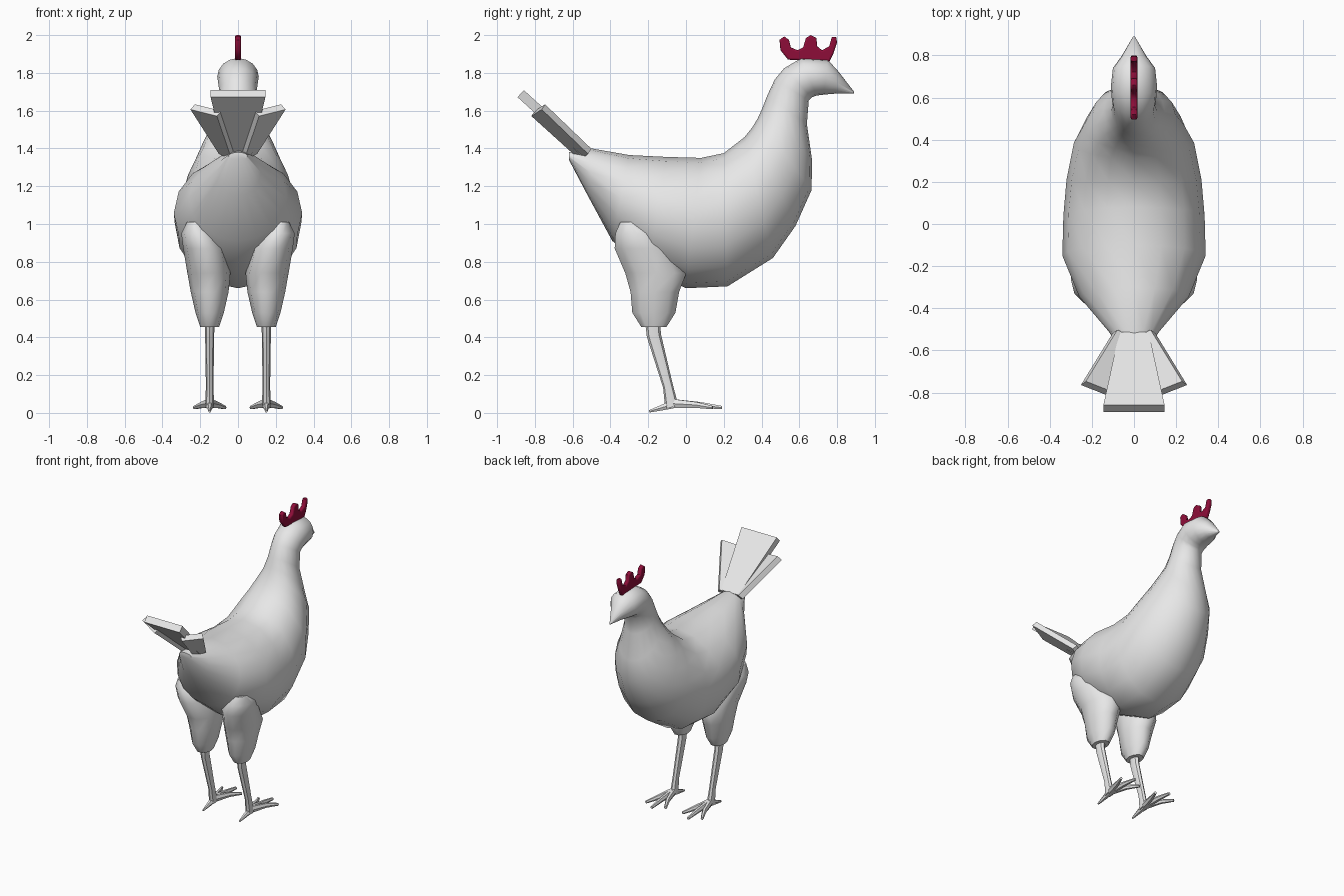
import bpy, bmesh, math
from mathutils import Vector

if "Cube" in bpy.data.objects:
    bpy.data.objects.remove(bpy.data.objects["Cube"])


def make_material(name, rgb):
    m = bpy.data.materials.new(name)
    m.diffuse_color = (*rgb, 1)
    m.use_nodes = True
    m.node_tree.nodes["Principled BSDF"].inputs["Base Color"].default_value = m.diffuse_color
    return m


PLUMAGE = make_material("pale grey", (0.8, 0.8, 0.8))
CRIMSON = make_material("crimson", (0.27, 0.004, 0.04))


def finish(obj, mat, angle=40):
    obj.data.materials.append(mat)
    bpy.ops.object.select_all(action='DESELECT')
    obj.select_set(True)
    bpy.context.view_layer.objects.active = obj
    bpy.ops.object.shade_smooth_by_angle(angle=math.radians(angle))


def loft(name, rings, mat, angle=40):
    """Skin a list of equally long point rings and cap both ends."""
    bm = bmesh.new()
    loops = [[bm.verts.new(p) for p in ring] for ring in rings]
    n = len(loops[0])
    for a, b in zip(loops, loops[1:]):
        for i in range(n):
            j = (i + 1) % n
            bm.faces.new((a[i], a[j], b[j], b[i]))
    bm.faces.new(loops[0][::-1])
    bm.faces.new(loops[-1])
    bmesh.ops.recalc_face_normals(bm, faces=bm.faces)
    me = bpy.data.meshes.new(name)
    bm.to_mesh(me)
    bm.free()
    obj = bpy.data.objects.new(name, me)
    bpy.context.collection.objects.link(obj)
    finish(obj, mat, angle)


def ellipse(centre, u, v, n):
    steps = [2 * math.pi * i / n for i in range(n)]
    return [centre + u * math.cos(t) + v * math.sin(t) for t in steps]


def tube(name, stations, n=8):
    """Tapered limb: stations are (point, half width, half height)."""
    path = [Vector(s[0]) for s in stations]
    along = (path[-1] - path[0]).normalized()
    side = along.cross(Vector((0, 0, 1)))
    if abs(along.z) > 0.7:
        side = Vector((1, 0, 0))
    side.normalize()
    up = side.cross(along)
    loft(name, [ellipse(p, side * s[1], up * s[2], n)
                for p, s in zip(path, stations)], PLUMAGE)


# Body, neck, head and beak: (back y, z), (belly y, z), half width
SECTIONS = [
    (-0.62, 1.38, -0.62, 1.34, 0.05),
    (-0.50, 1.40, -0.52, 1.15, 0.12),
    (-0.30, 1.365, -0.39, 0.91, 0.26),
    (-0.10, 1.355, -0.20, 0.76, 0.34),
    (0.08, 1.35, 0.00, 0.66, 0.335),
    (0.20, 1.375, 0.22, 0.67, 0.32),
    (0.31, 1.46, 0.46, 0.82, 0.285),
    (0.35, 1.51, 0.58, 0.99, 0.24),
    (0.38, 1.56, 0.665, 1.18, 0.195),
    (0.405, 1.615, 0.667, 1.34, 0.145),
    (0.43, 1.68, 0.64, 1.53, 0.11),
    (0.47, 1.765, 0.65, 1.655, 0.10),
    (0.52, 1.825, 0.665, 1.67, 0.105),
    (0.61, 1.878, 0.69, 1.68, 0.11),
    (0.75, 1.87, 0.73, 1.685, 0.10),
    (0.805, 1.81, 0.79, 1.69, 0.058),
    (0.89, 1.70, 0.89, 1.692, 0.004),
]
rings = []
for ty, tz, by, bz, w in SECTIONS:
    top, low = Vector((0, ty, tz)), Vector((0, by, bz))
    rings.append(ellipse((top + low) / 2, Vector((w, 0, 0)), (top - low) / 2, 16))
loft("body", rings, PLUMAGE, 50)

# Thighs: z, y range, x range
THIGH = [
    (0.455, -0.24, -0.10, 0.10, 0.20),
    (0.53, -0.29, -0.05, 0.075, 0.225),
    (0.64, -0.30, -0.03, 0.05, 0.25),
    (0.74, -0.33, 0.01, 0.04, 0.268),
    (0.87, -0.385, -0.08, 0.07, 0.29),
    (0.95, -0.38, -0.14, 0.12, 0.30),
    (1.01, -0.35, -0.25, 0.19, 0.27),
]
for s, side in ((-1, "left"), (1, "right")):
    loft(side + "_thigh", [
        ellipse(Vector((s * (x0 + x1) / 2, (y0 + y1) / 2, z)),
                Vector(((x1 - x0) / 2, 0, 0)), Vector((0, (y1 - y0) / 2, 0)), 10)
        for z, y0, y1, x0, x1 in THIGH], PLUMAGE, 50)

    # Shank and foot
    x = s * 0.15
    tube(side + "_shank", [((x, -0.175, 0.47), 0.025, 0.04),
                           ((x, -0.17, 0.41), 0.024, 0.038),
                           ((x, -0.095, 0.14), 0.02, 0.027),
                           ((x, -0.075, 0.03), 0.024, 0.036)])
    for dx, ty, label in ((-0.08, 0.14, "inner"), (0, 0.19, "middle"), (0.08, 0.14, "outer")):
        tube(f"{side}_{label}_toe", [((x, -0.08, 0.05), 0.018, 0.028),
                                     ((x + s * dx * 0.5, ty * 0.4, 0.042), 0.016, 0.018),
                                     ((x + s * dx, ty, 0.028), 0.010, 0.010)], 6)
    tube(side + "_back_toe", [((x, -0.06, 0.05), 0.02, 0.028),
                              ((x, -0.12, 0.03), 0.016, 0.018),
                              ((x, -0.195, 0.008), 0.006, 0.007)], 6)


def feather(name, base_a, base_b, tip_a, tip_b, thick):
    """Flat slab that widens from its base edge to its tip edge."""
    a, b, c, d = (Vector(p) for p in (base_a, base_b, tip_a, tip_b))
    normal = (b - a).cross(c - a).normalized() * thick / 2
    loft(name, [[a - normal, b - normal, b + normal, a + normal],
                [c - normal, d - normal, d + normal, c + normal]], PLUMAGE, 20)


# Fanned tail
feather("middle_tail_feather", (-0.07, -0.53, 1.375), (0.07, -0.53, 1.375),
        (-0.145, -0.875, 1.69), (0.145, -0.875, 1.69), 0.05)
for s, side in ((-1, "left"), (1, "right")):
    feather(side + "_tail_feather", (s * 0.02, -0.55, 1.35), (s * 0.09, -0.51, 1.385),
            (s * 0.10, -0.81, 1.585), (s * 0.24, -0.755, 1.62), 0.04)

# Comb: rounded flat outline standing on the head
OUTLINE = [(.54, 1.87), (.76, 1.86), (.78, 1.90), (.80, 1.96), (.795, 1.99), (.772, 1.99),
           (.758, 1.94), (.72, 1.92), (.695, 1.94), (.69, 1.985), (.66, 2.0), (.635, 1.985),
           (.62, 1.935), (.59, 1.92), (.555, 1.935), (.545, 1.975), (.52, 1.993),
           (.495, 1.975), (.50, 1.92)]
curve = bpy.data.curves.new("comb", 'CURVE')
curve.dimensions = '2D'
curve.fill_mode = 'BOTH'
curve.extrude = 0.006
curve.bevel_depth = 0.01
curve.bevel_resolution = 2
curve.offset = -0.01
spline = curve.splines.new('POLY')
spline.points.add(len(OUTLINE) - 1)
for p, (y, z) in zip(spline.points, OUTLINE):
    p.co = (y, z, 0, 1)
spline.use_cyclic_u = True
comb = bpy.data.objects.new("comb", curve)
comb.rotation_euler = (math.pi / 2, 0, math.pi / 2)
bpy.context.collection.objects.link(comb)
bpy.context.view_layer.objects.active = comb
comb.select_set(True)
bpy.ops.object.select_all(action='DESELECT')
comb.select_set(True)
bpy.ops.object.convert(target='MESH')
finish(bpy.context.view_layer.objects.active, CRIMSON, 50)
